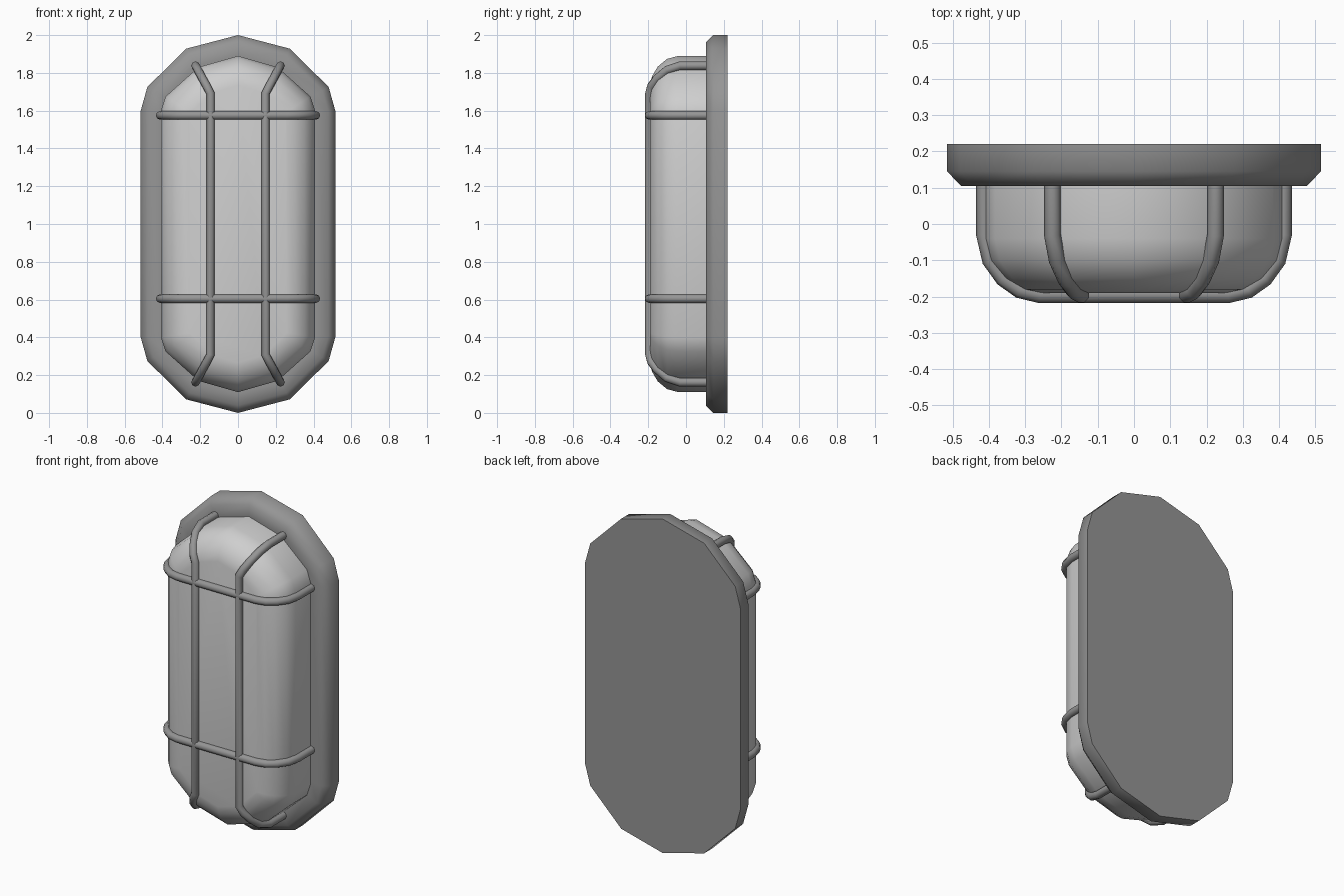
import bpy, bmesh, math
from mathutils import Vector

if "Cube" in bpy.data.objects:
    bpy.data.objects.remove(bpy.data.objects["Cube"], do_unlink=True)


def material(name, v):
    m = bpy.data.materials.new(name)
    m.use_nodes = True
    m.diffuse_color = (v, v, v, 1)
    m.node_tree.nodes["Principled BSDF"].inputs["Base Color"].default_value = (v, v, v, 1)
    return m


housing_grey = material("housing grey", 0.3)
lens_grey = material("lens pale grey", 0.62)


def outline(quarter):
    """Mirror a quarter outline (side to top) into a full loop about z = 1."""
    q = [Vector(p) for p in quarter]
    top = q + [Vector((-p.x, p.y)) for p in reversed(q[:-1])]
    return top + [Vector((-p.x, 2 - p.y)) for p in top]


def inset(loop, d):
    """Move every corner inward by d along its mitre."""
    out = []
    for i, p in enumerate(loop):
        a = (p - loop[i - 1]).normalized()
        b = (loop[(i + 1) % len(loop)] - p).normalized()
        na, nb = Vector((-a.y, a.x)), Vector((-b.y, b.x))
        out.append(p + (na + nb) * d / (1 + na.dot(nb)))
    return out


def finish(obj, mat, angle):
    obj.data.materials.append(mat)
    bpy.ops.object.select_all(action="DESELECT")
    obj.select_set(True)
    bpy.context.view_layer.objects.active = obj
    bpy.ops.object.shade_smooth_by_angle(angle=math.radians(angle))


def shell(name, loop, steps, mat):
    """Loft inset copies of the loop; steps are (y, inset)."""
    bm = bmesh.new()
    rings = [[bm.verts.new((p.x, y, p.y)) for p in inset(loop, d)] for y, d in steps]
    n = len(loop)
    for r, s in zip(rings, rings[1:]):
        for i in range(n):
            j = (i + 1) % n
            bm.faces.new((r[i], r[j], s[j], s[i]))
    bm.faces.new(rings[0])
    bm.faces.new(rings[-1])
    bmesh.ops.recalc_face_normals(bm, faces=bm.faces)
    me = bpy.data.meshes.new(name)
    bm.to_mesh(me)
    bm.free()
    obj = bpy.data.objects.new(name, me)
    bpy.context.collection.objects.link(obj)
    finish(obj, mat, 50)


def bar(name, pts):
    """Round wire bent along the points."""
    cu = bpy.data.curves.new(name, "CURVE")
    cu.dimensions = "3D"
    cu.bevel_depth = 0.023
    cu.bevel_resolution = 2
    cu.use_fill_caps = True
    sp = cu.splines.new("POLY")
    sp.points.add(len(pts) - 1)
    for q, p in zip(sp.points, pts):
        q.co = (*p, 1)
    obj = bpy.data.objects.new(name, cu)
    bpy.context.collection.objects.link(obj)
    bpy.ops.object.select_all(action="DESELECT")
    obj.select_set(True)
    bpy.context.view_layer.objects.active = obj
    bpy.ops.object.convert(target="MESH")
    finish(bpy.context.object, housing_grey, 60)


# Back plate with chamfered front rim
plate = outline([(0.515, 1.6), (0.48, 1.725), (0.275, 1.928), (0, 2)])
shell("back_plate", plate, [(0.22, 0), (0.145, 0), (0.105, 0.038), (0.105, 0.1)], housing_grey)

# Domed lens
lens = outline([(0.408, 1.6), (0.383, 1.675), (0.21, 1.83), (0, 1.89)])
shell("lens", lens,
      [(0.11, 0), (-0.04, 0), (-0.1, 0.015), (-0.15, 0.055), (-0.18, 0.105), (-0.19, 0.15)],
      lens_grey)

# Cross bars of the guard
half = [(0.412, 0.12), (0.412, -0.03), (0.396, -0.1), (0.36, -0.15), (0.315, -0.182), (0.26, -0.195)]
for label, z in (("lower", 0.605), ("upper", 1.575)):
    pts = [(x, y, z) for x, y in half]
    bar(label + "_cross_bar", pts + [(-x, y, z) for x, y, z in reversed(pts)])

# Upright bars, splayed outward at both ends
end = [(0.225, 0.12, 1.838), (0.225, -0.03, 1.838), (0.212, -0.1, 1.815),
       (0.187, -0.155, 1.768), (0.165, -0.185, 1.728), (0.145, -0.195, 1.69)]
for label, s in (("left", 1), ("right", -1)):
    pts = [(s * x, y, z) for x, y, z in end]
    bar(label + "_upright_bar", pts + [(x, y, 2 - z) for x, y, z in reversed(pts)])
